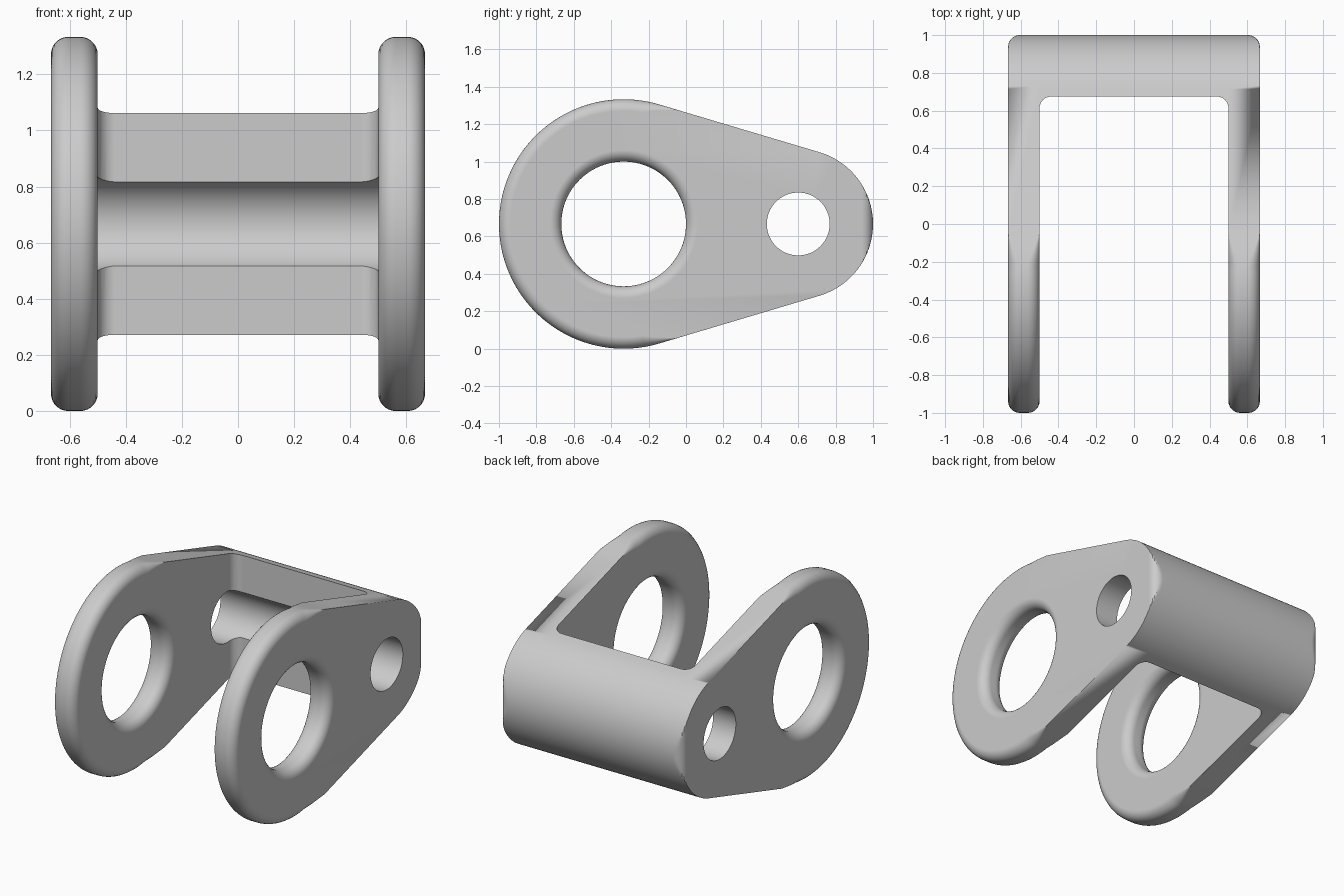
import bpy, bmesh
from math import sin, cos, pi, acos, sqrt

if "Cube" in bpy.data.objects:
    bpy.data.objects.remove(bpy.data.objects["Cube"])

W, G = 2 / 3, 0.5            # outer and inner half width of the clevis
ZC = 2 / 3                   # height of both hole axes
YB, RB = -1 / 3, 2 / 3       # large eye centre and radius
YS, RS = 0.6, 0.4            # small end centre and radius
F = 0.062                    # fillet radius
STEPS = 7


def new_object(name, bm):
    bmesh.ops.remove_doubles(bm, verts=bm.verts, dist=1e-5)
    bmesh.ops.recalc_face_normals(bm, faces=bm.faces)
    mesh = bpy.data.meshes.new(name)
    bm.to_mesh(mesh)
    bm.free()
    ob = bpy.data.objects.new(name, mesh)
    bpy.context.collection.objects.link(ob)
    return ob


def loft(name, rings):
    """Skin a list of closed rings and cap both ends."""
    bm = bmesh.new()
    vr = [[bm.verts.new(p) for p in ring] for ring in rings]
    n = len(vr[0])
    for a, b in zip(vr, vr[1:]):
        for i in range(n):
            bm.faces.new((a[i], a[(i + 1) % n], b[(i + 1) % n], b[i]))
    bm.faces.new(vr[0])
    bm.faces.new(vr[-1])
    return new_object(name, bm)


def lathe_x(name, profile, y, n=96):
    """Round solid about an axis along x, profile = (x, radius) pairs."""
    return loft(name, [[(x, y + r * cos(2 * pi * i / n), ZC + r * sin(2 * pi * i / n))
                        for i in range(n)] for x, r in profile])


# Teardrop side outline: (y, z, normal y, normal z)
b = acos((RB - RS) / (YS - YB))
outline = []


def arc(yc, r, a0, a1, n):
    for i in range(n + 1):
        a = a0 + (a1 - a0) * i / n
        outline.append((yc + r * cos(a), ZC + r * sin(a), cos(a), sin(a)))


def line_points(sign, fracs):
    ny, nz = cos(b), sign * sin(b)
    for f in fracs:
        r = RB + (RS - RB) * f
        outline.append((YB + (YS - YB) * f + r * ny, ZC + r * nz, ny, nz))


arc(YB, RB, b, 2 * pi - b, 90)
line_points(-1, (0.035, 0.07, 0.11))
arc(YS, RS, -b, b, 48)
line_points(1, (0.11, 0.07, 0.035))


def section(k, inner):
    """Outline at one fillet step; the eye fillet fades out on the straight sides."""
    a = pi / 2 * k / STEPS
    ring = []
    for y, z, ny, nz in outline:
        r = F * max(0, min(1, (-0.048 - y) / 0.17))
        inset = r * (1 - sin(a))
        py, pz = y - ny * inset, z - nz * inset
        if not inner and y > 0.8:                    # rounded rear corner
            r = F
            py = min(py, 1 - F * (1 - sin(a)))
        d = r * (1 - cos(a))
        ring.append(((G + d) if inner else (W - d), py, pz))
    return ring


half = [section(k, False) for k in range(STEPS + 1)]
half += [section(k, True) for k in range(STEPS, -1, -1)]
other = [[(-x, y, z) for x, y, z in ring] for ring in reversed(half)]
clevis = loft("clevis_bracket", half + other)

# Slot between the two arms, with rounded inner corners
WALL = 0.675
slot = [(-G, -2), (G, -2)]
for cx, a0 in ((G - F, 0), (F - G, pi / 2)):
    slot += [(cx + F * cos(a0 + pi / 2 * i / 8), WALL - F + F * sin(a0 + pi / 2 * i / 8))
             for i in range(9)]
slot_cutter = loft("slot_cutter", [[(x, y, z) for x, y in slot] for z in (-1, 3)])

# Large eye with rounded rims on both faces of each arm
R = 1 / 3
rim = [(W + 0.1, R + F)]
rim += [(W - F * (1 - cos(pi / 2 * k / STEPS)), R + F * (1 - sin(pi / 2 * k / STEPS)))
        for k in range(STEPS + 1)]
rim += [(G + F * (1 - cos(pi / 2 * k / STEPS)), R + F * (1 - sin(pi / 2 * k / STEPS)))
        for k in range(STEPS, -1, -1)]
eye_cutter = lathe_x("eye_cutter", rim + [(-x, r) for x, r in reversed(rim)], YB)

# Plain pin hole right through
pin_cutter = lathe_x("pin_cutter", [(-1, 0.168), (1, 0.168)], YS, 64)

bpy.context.view_layer.objects.active = clevis
clevis.select_set(True)
for cutter in (slot_cutter, eye_cutter, pin_cutter):
    m = clevis.modifiers.new(cutter.name, 'BOOLEAN')
    m.operation, m.solver, m.object = 'DIFFERENCE', 'EXACT', cutter
    bpy.ops.object.modifier_apply(modifier=m.name)
    bpy.data.objects.remove(cutter)

bpy.ops.object.shade_smooth_by_angle(angle=pi / 7)
wn = clevis.modifiers.new("weighted_normals", 'WEIGHTED_NORMAL')
wn.keep_sharp = True
